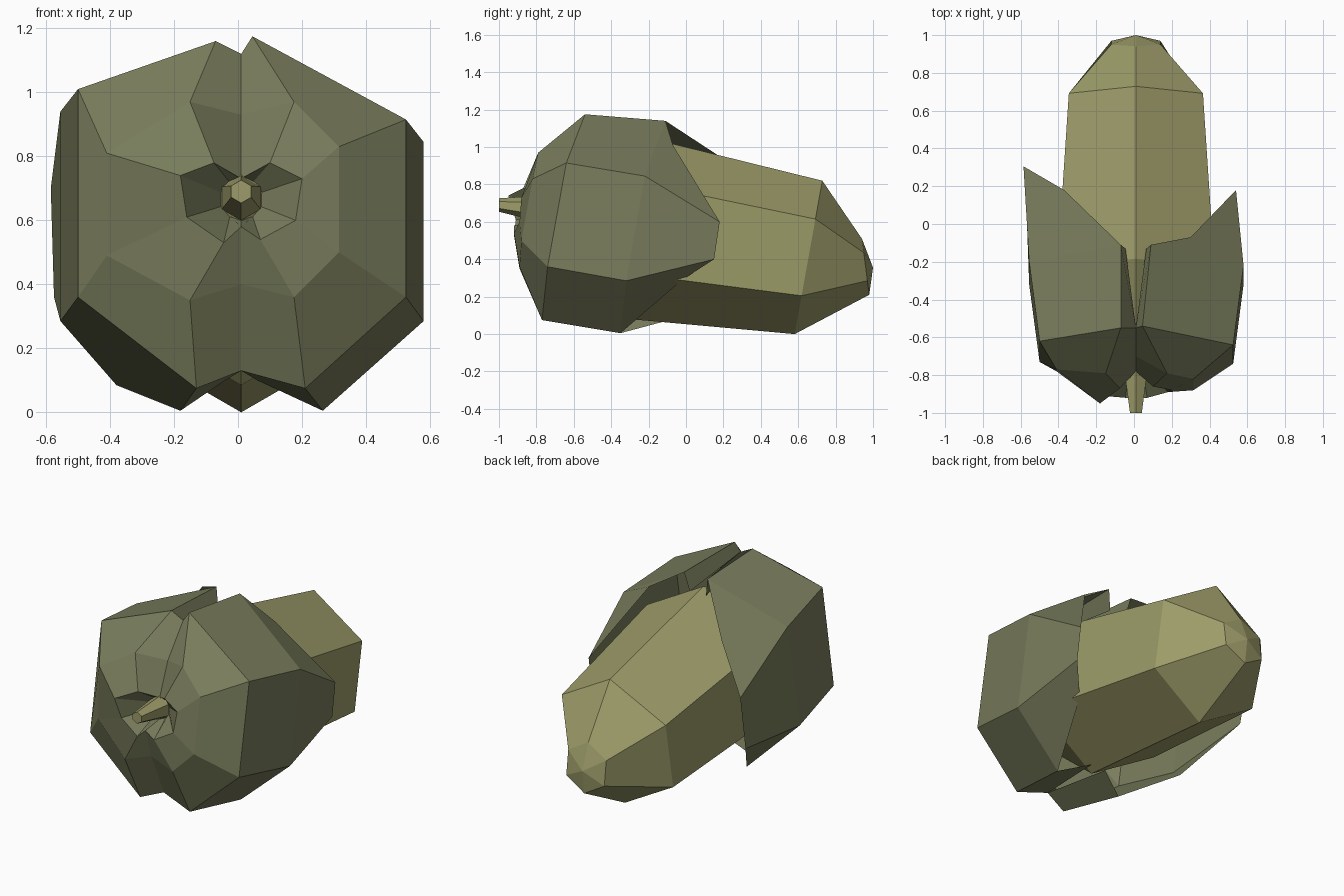
import bpy, bmesh, math
from mathutils import Vector

if "Cube" in bpy.data.objects:
    bpy.data.objects.remove(bpy.data.objects["Cube"])

CX = 0.01  # seam plane of the husk


def material(name, rgb):
    m = bpy.data.materials.new(name)
    m.diffuse_color = (*rgb, 1)
    m.use_nodes = True
    m.node_tree.nodes["Principled BSDF"].inputs["Base Color"].default_value = m.diffuse_color
    return m


nut_mat = material("tan olive", (0.335, 0.33, 0.142))
husk_mat = material("grey green", (0.19, 0.203, 0.106))


def finish(bm, name, mat):
    bmesh.ops.remove_doubles(bm, verts=bm.verts, dist=0.0005)
    bmesh.ops.dissolve_degenerate(bm, edges=bm.edges, dist=0.0005)
    bmesh.ops.recalc_face_normals(bm, faces=bm.faces)
    me = bpy.data.meshes.new(name)
    bm.to_mesh(me)
    bm.free()
    me.materials.append(mat)
    ob = bpy.data.objects.new(name, me)
    bpy.context.collection.objects.link(ob)
    return ob


def bridge(bm, a, b, closed=False):
    n = len(a)
    for i in range(n if closed else n - 1):
        j = (i + 1) % n
        bm.faces.new((a[i], a[j], b[j], b[i]))


# Nut with its stem: six-sided rings (y, z, radius, lean) along a sloping axis
bm = bmesh.new()
rings = []
for y, z, r, lean in [(-1.0, 0.69, 0.036, 0), (-0.78, 0.67, 0.07, 0),
                      (-0.6, 0.62, 0.3, 0.1), (-0.27, 0.565, 0.48, 0.18),
                      (0.655, 0.41, 0.41, 0.18), (0.96, 0.36, 0.15, -0.13)]:
    ring = []
    for k in range(6):
        a = math.pi / 2 + k * math.pi / 3
        s = r * math.sin(a)
        ring.append(bm.verts.new((CX + r * math.cos(a), y + lean * s, z + s)))
    rings.append(ring)
for a, b in zip(rings, rings[1:]):
    bridge(bm, a, b, True)
bm.faces.new(rings[0])
tip = bm.verts.new((CX, 1.0, 0.355))
for i in range(6):
    bm.faces.new((rings[-1][i], rings[-1][(i + 1) % 6], tip))
finish(bm, "nut", nut_mat)

# Seam creases at top and bottom, from the stem outwards (x offset, y, z)
SEAM_TOP = [(0, -0.78, 0.73), (0, -0.70, 0.93), (0, -0.55, 1.12), (0.055, -0.13, 1.02)]
SEAM_LOW = [(0, -0.92, 0.58), (0, -0.86, 0.40), (0, -0.74, 0.13), (0.05, -0.3, 0.10)]

# Four ridges per half, each running from the dimple rim to the back edge
RIGHT = [
    [(0.10, -0.86, 0.78), (0.175, -0.79, 0.97), (0.045, -0.54, 1.175),
     (0.09, -0.11, 1.14), (0.30, -0.07, 1.01)],
    [(0.20, -0.88, 0.73), (0.315, -0.82, 0.83), (0.525, -0.64, 0.915),
     (0.58, -0.22, 0.845), (0.54, 0.18, 0.60)],
    [(0.18, -0.89, 0.60), (0.315, -0.88, 0.50), (0.525, -0.74, 0.36),
     (0.58, -0.32, 0.285), (0.54, 0.15, 0.40)],
    [(0.07, -0.92, 0.54), (0.175, -0.89, 0.36), (0.21, -0.77, 0.075),
     (0.265, -0.35, 0.005), (0.38, -0.02, 0.29)]]
LEFT = [
    [(-0.075, -0.87, 0.78), (-0.15, -0.79, 0.97), (-0.07, -0.55, 1.16),
     (-0.07, -0.11, 1.14), (-0.37, 0.18, 0.95)],
    [(-0.18, -0.95, 0.74), (-0.41, -0.77, 0.81), (-0.50, -0.62, 1.01),
     (-0.555, -0.20, 0.94), (-0.585, 0.305, 0.70)],
    [(-0.16, -0.91, 0.61), (-0.41, -0.78, 0.49), (-0.50, -0.73, 0.36),
     (-0.555, -0.32, 0.285), (-0.575, 0.24, 0.36)],
    [(-0.045, -0.92, 0.53), (-0.15, -0.89, 0.35), (-0.13, -0.77, 0.075),
     (-0.18, -0.35, 0.005), (-0.38, -0.05, 0.085)]]


# Husk: two lobed halves joined at the front and split open towards the back
bm = bmesh.new()
for side, ridges in ((1, RIGHT), (-1, LEFT)):
    def seam(points):
        return [(CX + side * x, y, z) for x, y, z in points]
    columns = [seam(SEAM_TOP)] + ridges + [seam(SEAM_LOW)]
    verts = []
    for k, col in enumerate(columns):
        a = math.pi / 2 - k * math.pi / 5
        inner = (CX + side * 0.06 * math.cos(a), -0.77, 0.665 + 0.065 * math.sin(a))
        verts.append([bm.verts.new(p) for p in [inner] + col])
    for a, b in zip(verts, verts[1:]):
        n = min(len(a), len(b))
        bridge(bm, a[:n], b[:n])
finish(bm, "husk", husk_mat)
